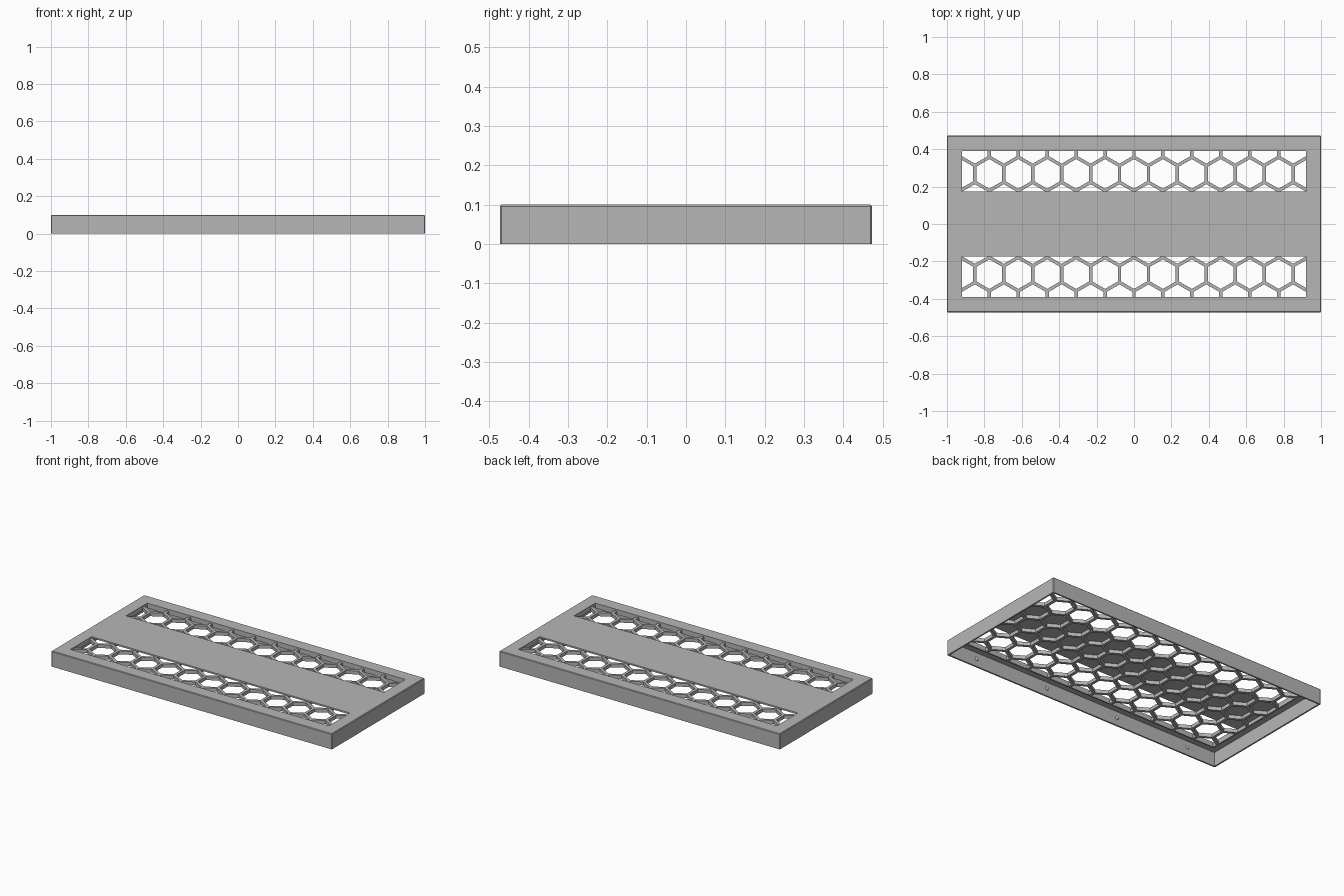
import bpy, bmesh, math
from mathutils import Vector

cube = bpy.data.objects.get("Cube")
if cube:
    bpy.data.objects.remove(cube, do_unlink=True)

HALF_X, HALF_Y, TOP, SKIN = 1.0, 0.473, 0.10, 0.01
OPEN_X, OPEN_IN, OPEN_OUT = 0.92, 0.175, 0.39
CELL, WEB, DEPTH, RIM = 0.0893, 0.009, 0.022, 0.008

grey = bpy.data.materials.new("plain grey")
grey.use_nodes = True
grey.diffuse_color = (0.47, 0.47, 0.47, 1)
grey.node_tree.nodes["Principled BSDF"].inputs["Base Color"].default_value = grey.diffuse_color


def make_object(name, bm):
    bmesh.ops.recalc_face_normals(bm, faces=bm.faces)
    mesh = bpy.data.meshes.new(name)
    bm.to_mesh(mesh)
    bm.free()
    mesh.materials.append(grey)
    obj = bpy.data.objects.new(name, mesh)
    bpy.context.collection.objects.link(obj)
    return obj


def quad(bm, points, z):
    return bm.faces.new([bm.verts.new((x, y, z)) for x, y in points])


def rect(bm, x0, x1, y0, y1, z):
    quad(bm, [(x0, y0), (x1, y0), (x1, y1), (x0, y1)], z)


def is_outer(v):
    return abs(abs(v.co.x) - HALF_X) < 1e-4 or abs(abs(v.co.y) - HALF_Y) < 1e-4


# Cover: top sheet with two long openings, and a skirt folded down around it
bm = bmesh.new()
xs = [-HALF_X, -OPEN_X, OPEN_X, HALF_X]
ys = [-HALF_Y, -OPEN_OUT, -OPEN_IN, OPEN_IN, OPEN_OUT, HALF_Y]
for i in range(3):
    for j in range(5):
        if not (i == 1 and j in (1, 3)):
            rect(bm, xs[i], xs[i + 1], ys[j], ys[j + 1], TOP)
bmesh.ops.remove_doubles(bm, verts=bm.verts, dist=1e-4)
border = [e for e in bm.edges if e.is_boundary and all(is_outer(v) for v in e.verts)]
skirt = bmesh.ops.extrude_edge_only(bm, edges=border)["geom"]
for v in skirt:
    if isinstance(v, bmesh.types.BMVert):
        v.co.z = 0
bmesh.ops.recalc_face_normals(bm, faces=bm.faces)
sharp = [e for e in bm.edges if len(e.link_faces) == 2 and e.calc_face_angle() > 1]
bmesh.ops.bevel(bm, geom=sharp, offset=0.004, segments=1, affect='EDGES')
cover = make_object("cover", bm)
if max(cover.data.polygons, key=lambda p: p.area).normal.z < 0:
    cover.data.flip_normals()
solid = cover.modifiers.new("sheet thickness", 'SOLIDIFY')
solid.thickness = SKIN
solid.offset = -1
solid.use_even_offset = True

# Honeycomb: one hexagonal ring per cell, trimmed to the panel, then thickened
bm = bmesh.new()
z = TOP - SKIN
pitch = CELL * math.sqrt(3)
inner = CELL - WEB / math.cos(math.pi / 6)
for row in range(-3, 4):
    for col in range(-7, 8):
        cx, cy = (col + 0.5 * (row % 2)) * pitch, row * CELL * 1.5
        ring = [(math.cos(a), math.sin(a)) for a in
                [math.radians(30 + 60 * k) for k in range(7)]]
        for (c0, s0), (c1, s1) in zip(ring, ring[1:]):
            quad(bm, [(cx + c0 * inner, cy + s0 * inner), (cx + c0 * CELL, cy + s0 * CELL),
                      (cx + c1 * CELL, cy + s1 * CELL), (cx + c1 * inner, cy + s1 * inner)], z)
bmesh.ops.remove_doubles(bm, verts=bm.verts, dist=1e-4)
for axis, limit in ((Vector((1, 0, 0)), OPEN_X), (Vector((0, 1, 0)), OPEN_OUT)):
    for side in (-1, 1):
        bmesh.ops.bisect_plane(bm, geom=bm.verts[:] + bm.edges[:] + bm.faces[:],
                               plane_co=axis * side * limit, plane_no=axis * side,
                               clear_outer=True)
# Thin rim around the honeycomb
for s in (-1, 1):
    x0, x1 = sorted((s * OPEN_X, s * (OPEN_X + RIM)))
    y0, y1 = sorted((s * OPEN_OUT, s * (OPEN_OUT + RIM)))
    rect(bm, x0, x1, -OPEN_OUT - RIM, OPEN_OUT + RIM, z)
    rect(bm, -OPEN_X, OPEN_X, y0, y1, z)
geom = bmesh.ops.extrude_face_region(bm, geom=bm.faces[:], use_keep_orig=True)["geom"]
for v in geom:
    if isinstance(v, bmesh.types.BMVert):
        v.co.z -= DEPTH
make_object("honeycomb_panel", bm)

# Small snap bumps along the inside of the long skirts
for s, side in ((-1, "front"), (1, "back")):
    for n in range(4):
        bm = bmesh.new()
        bmesh.ops.create_uvsphere(bm, u_segments=16, v_segments=8, radius=0.012)
        for v in bm.verts:
            v.co.y *= 0.6
        bump = make_object(f"{side}_snap_bump_{n + 1}", bm)
        bump.location = ((n - 1.5) * 0.525, s * (HALF_Y - SKIN), TOP / 2)
        for p in bump.data.polygons:
            p.use_smooth = True
